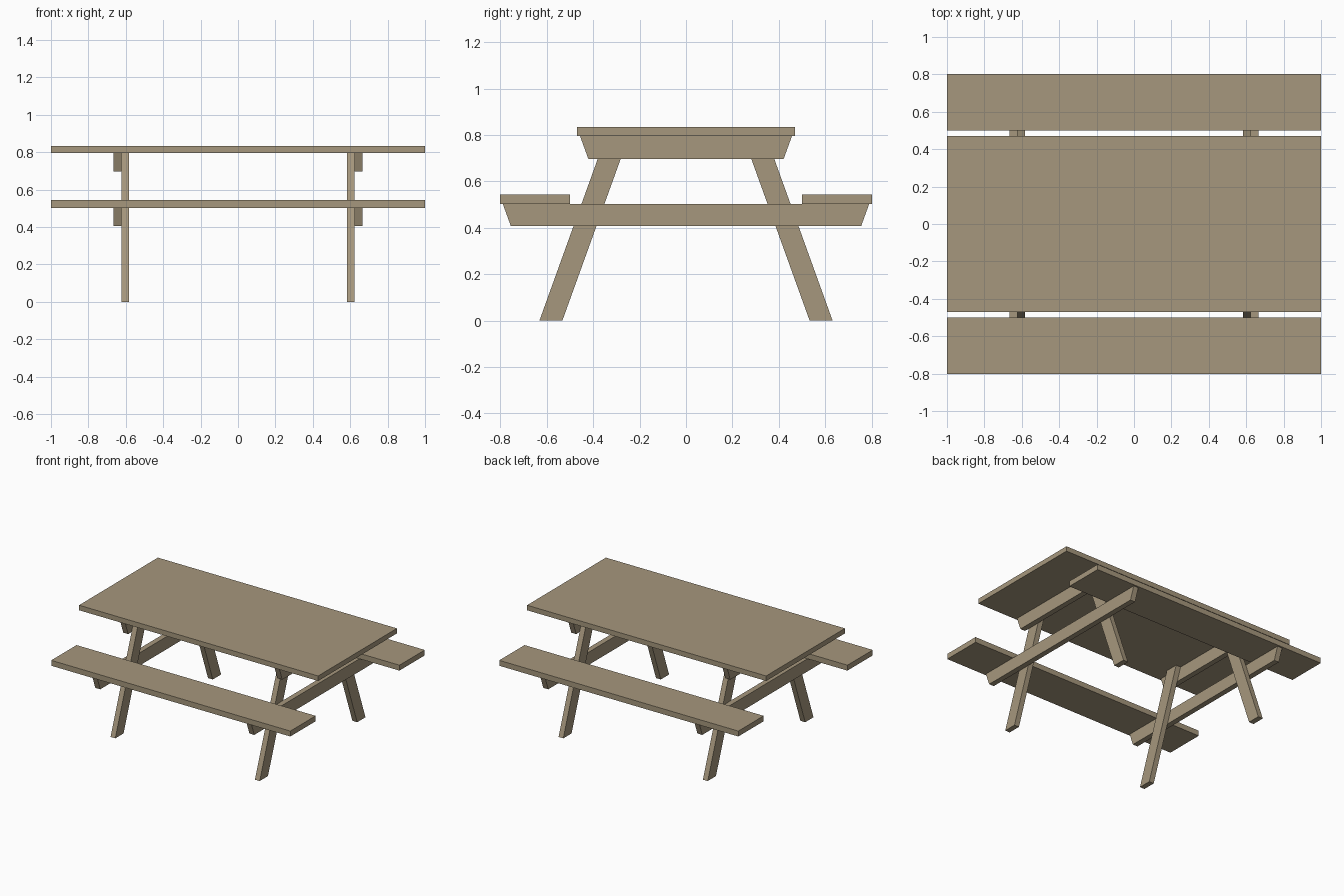
import bpy

if "Cube" in bpy.data.objects:
    bpy.data.objects.remove(bpy.data.objects["Cube"])

wood = bpy.data.materials.new("weathered wood")
wood.diffuse_color = (0.38, 0.31, 0.205, 1)
wood.use_nodes = True
wood.node_tree.nodes["Principled BSDF"].inputs["Base Color"].default_value = wood.diffuse_color


def board(name, profile, x0, x1):
    """Extrude a (y, z) profile, listed counter-clockwise, from x0 to x1."""
    n = len(profile)
    verts = [(x, y, z) for x in (x0, x1) for y, z in profile]
    faces = [tuple(reversed(range(n))), tuple(range(n, 2 * n))]
    faces += [(i, (i + 1) % n, (i + 1) % n + n, i + n) for i in range(n)]
    mesh = bpy.data.meshes.new(name)
    mesh.from_pydata(verts, [], faces)
    mesh.materials.append(wood)
    obj = bpy.data.objects.new(name, mesh)
    bpy.context.collection.objects.link(obj)
    return obj


def trapezoid(y_low, y_high, z0, z1):
    return [(-y_low, z0), (y_low, z0), (y_high, z1), (-y_high, z1)]


# Tabletop
board("tabletop", trapezoid(0.471, 0.471, 0.796, 0.834), -1, 1)

# Benches on both sides
for side, a, b in (("front", -0.803, -0.501), ("back", 0.501, 0.803)):
    board(side + "_bench", [(a, 0.503), (b, 0.503), (b, 0.544), (a, 0.544)], -1, 1)

for end, s in (("left", -1), ("right", 1)):
    # Cross beams on the outer face of the legs
    x0, x1 = sorted((s * 0.624, s * 0.665))
    board(end + "_top_beam", trapezoid(0.421, 0.457, 0.697, 0.796), x0, x1)
    board(end + "_seat_beam", trapezoid(0.755, 0.790, 0.407, 0.503), x0, x1)
    # Splayed legs
    x0, x1 = sorted((s * 0.584, s * 0.624))
    leg = [(-0.632, 0), (-0.533, 0), (-0.246, 0.796), (-0.345, 0.796)]
    board(end + "_front_leg", leg, x0, x1)
    board(end + "_back_leg", [(-y, z) for y, z in reversed(leg)], x0, x1)
